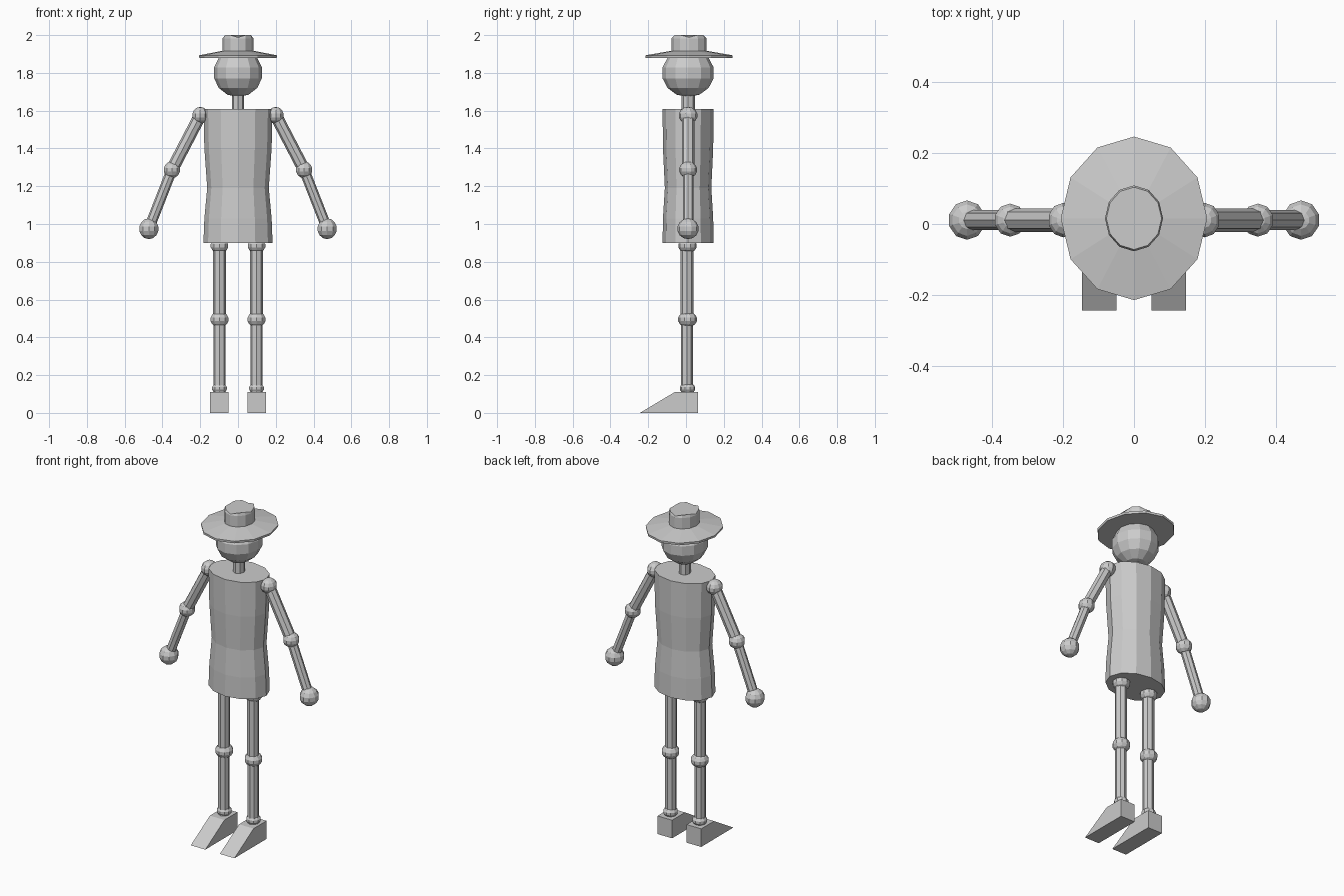
import bpy, bmesh, math
from mathutils import Vector

if "Cube" in bpy.data.objects:
    bpy.data.objects.remove(bpy.data.objects["Cube"])

CY = 0.011  # depth centre of the body


def finish(name, bm):
    bmesh.ops.recalc_face_normals(bm, faces=bm.faces[:])
    me = bpy.data.meshes.new(name)
    bm.to_mesh(me)
    bm.free()
    ob = bpy.data.objects.new(name, me)
    bpy.context.collection.objects.link(ob)
    return ob


def loft(name, rings, cy=CY, n=12, top_z=None):
    """Stack of elliptical rings (z, rx, ry) with capped ends."""
    bm = bmesh.new()
    loops = []
    for i, (z, rx, ry) in enumerate(rings):
        loop = []
        for k in range(n):
            a = 2 * math.pi * k / n
            zz = top_z(k) if top_z and i == len(rings) - 1 else z
            loop.append(bm.verts.new((rx * math.cos(a), cy + ry * math.sin(a), zz)))
        loops.append(loop)
    for a, b in zip(loops, loops[1:]):
        for k in range(n):
            j = (k + 1) % n
            bm.faces.new((a[k], a[j], b[j], b[k]))
    bm.faces.new(loops[0])
    bm.faces.new(loops[-1])
    return finish(name, bm)


def ball(name, loc, radii, seg=10, rings=7):
    bm = bmesh.new()
    bmesh.ops.create_uvsphere(bm, u_segments=seg, v_segments=rings, radius=1)
    for v in bm.verts:
        v.co = Vector([c * r + o for c, r, o in zip(v.co, radii, loc)])
    return finish(name, bm)


def limb(name, p, q, r):
    """Eight-sided rod between two points."""
    p, q = Vector(p), Vector(q)
    bm = bmesh.new()
    bmesh.ops.create_cone(bm, cap_ends=True, segments=8, radius1=r, radius2=r,
                          depth=(q - p).length)
    ob = finish(name, bm)
    ob.location = (p + q) / 2
    ob.rotation_euler = (q - p).to_track_quat('Z', 'Y').to_euler()
    return ob


# Torso, neck and head
loft("torso", [(0.90, 0.183, 0.135), (1.03, 0.178, 0.133), (1.19, 0.163, 0.123),
               (1.40, 0.178, 0.133), (1.61, 0.183, 0.135)])
loft("neck", [(1.58, 0.032, 0.036), (1.72, 0.032, 0.036)], n=8)
ball("head", (0, CY, 1.80), (0.130, 0.139, 0.128), seg=12)

# Hat: sloping brim and a crown with a centre dent
loft("hat_brim", [(1.88, 0.205, 0.230), (1.893, 0.207, 0.231), (1.917, 0.082, 0.093)], cy=0.016)
loft("hat_crown", [(1.90, 0.082, 0.093), (1.983, 0.082, 0.093), (2.0, 0.078, 0.088)], cy=0.016,
     top_z=lambda k: 1.988 if k % 3 == 0 else 2.0)

for side, s in (("left", 1), ("right", -1)):
    # Arm
    shoulder, elbow, hand = (s * 0.2, CY, 1.575), (s * 0.35, CY, 1.287), (s * 0.472, CY, 0.975)
    ball(side + "_shoulder", shoulder, (0.044, 0.050, 0.045))
    ball(side + "_elbow", elbow, (0.046, 0.048, 0.044))
    ball(side + "_hand", hand, (0.054, 0.057, 0.055))
    limb(side + "_upper_arm", shoulder, elbow, 0.033)
    limb(side + "_forearm", elbow, hand, 0.028)

    # Leg
    x = s * 0.098
    ball(side + "_hip", (x, 0.008, 0.885), (0.050, 0.050, 0.038))
    ball(side + "_knee", (x, 0.008, 0.495), (0.051, 0.051, 0.042))
    ball(side + "_ankle", (x, 0.008, 0.130), (0.042, 0.042, 0.030))
    limb(side + "_thigh", (x, 0.005, 0.50), (x, 0.005, 0.90), 0.034)
    limb(side + "_shin", (x, 0.005, 0.11), (x, 0.005, 0.50), 0.032)

    # Wedge foot: side profile pulled across
    bm = bmesh.new()
    profile = [(0.064, 0), (0.064, 0.11), (-0.06, 0.11), (-0.244, 0)]
    face = bm.faces.new([bm.verts.new((x - 0.049, y, z)) for y, z in profile])
    ext = bmesh.ops.extrude_face_region(bm, geom=[face], use_keep_orig=True)
    bmesh.ops.translate(bm, vec=(0.098, 0, 0),
                        verts=[g for g in ext["geom"] if isinstance(g, bmesh.types.BMVert)])
    finish(side + "_foot", bm)
